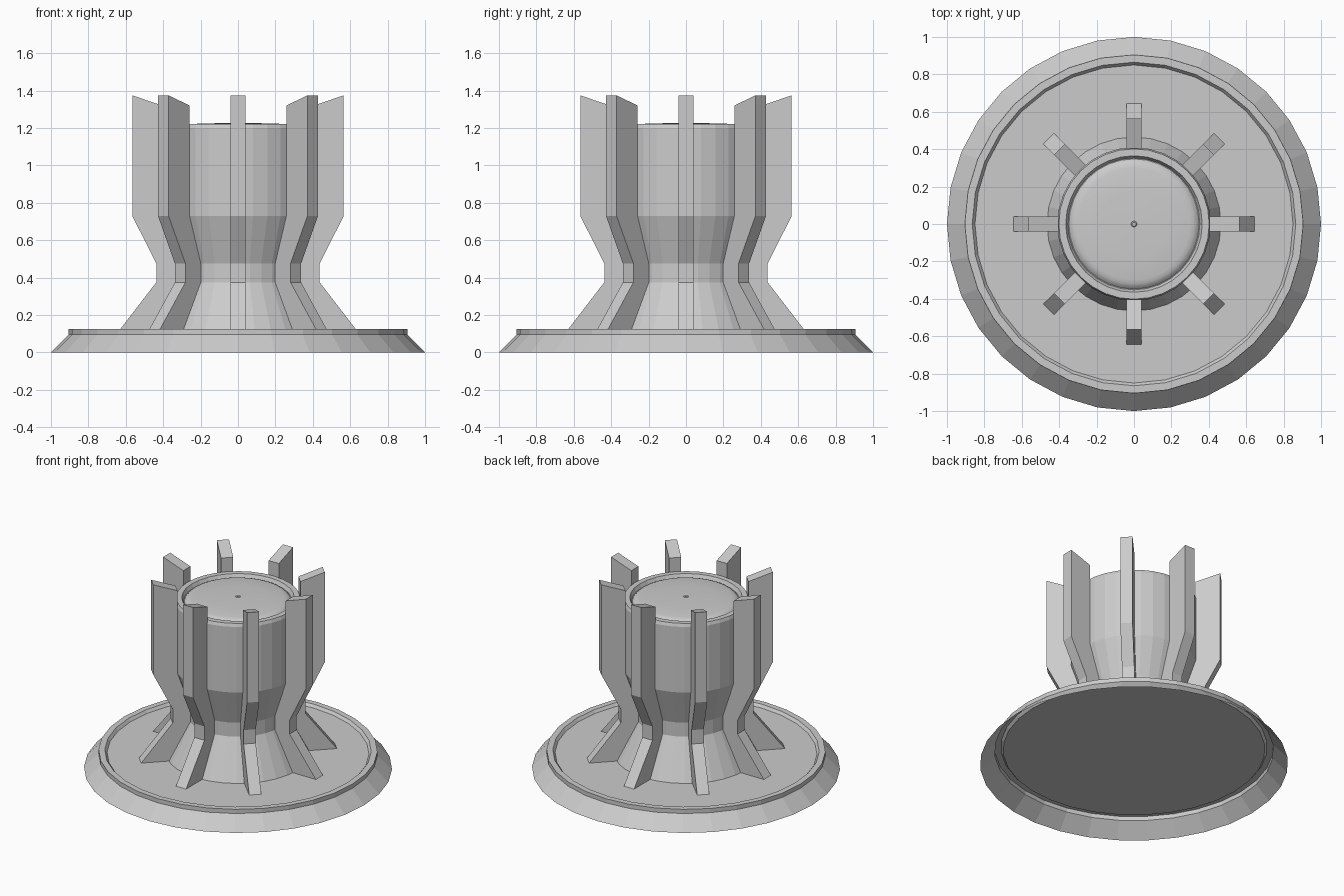
import bpy, bmesh, math

if "Cube" in bpy.data.objects:
    bpy.data.objects.remove(bpy.data.objects["Cube"])

SIDES = 32


def finish(name, bm):
    mesh = bpy.data.meshes.new(name)
    bm.to_mesh(mesh)
    bm.free()
    obj = bpy.data.objects.new(name, mesh)
    bpy.context.collection.objects.link(obj)
    return obj


def lathe(name, profile, smooth=False):
    """Revolve (radius, z) points, bottom to top, closing the last ring."""
    bm = bmesh.new()
    rings = []
    for r, z in profile:
        rings.append([bm.verts.new((r * math.cos(2 * math.pi * i / SIDES),
                                    r * math.sin(2 * math.pi * i / SIDES), z))
                      for i in range(SIDES)])
    for a, b in zip(rings, rings[1:]):
        for i in range(SIDES):
            j = (i + 1) % SIDES
            bm.faces.new((a[i], a[j], b[j], b[i])).smooth = smooth
    bm.faces.new(rings[-1])
    return finish(name, bm)


def rib(name, outline, thickness, angle):
    """Extrude a radial (radius, z) outline and turn it around the z axis."""
    bm = bmesh.new()
    h = thickness / 2
    front = [bm.verts.new((r, -h, z)) for r, z in outline]
    back = [bm.verts.new((r, h, z)) for r, z in outline]
    bm.faces.new(front)
    bm.faces.new(back[::-1])
    n = len(outline)
    for i in range(n):
        j = (i + 1) % n
        bm.faces.new((front[i], back[i], back[j], front[j]))
    bmesh.ops.recalc_face_normals(bm, faces=bm.faces)
    obj = finish(name, bm)
    obj.rotation_euler.z = angle
    return obj


# Base plate: thin shell, open underneath, with raised rim and recessed floor
lathe("base_plate", [(1.0, 0), (0.905, 0.095), (0.905, 0.125),
                     (0.865, 0.125), (0.85, 0.105)])

# Waisted central column with a groove around the lid
lathe("column", [(0.465, 0.105), (0.325, 0.375), (0.325, 0.475), (0.41, 0.73),
                 (0.41, 1.2), (0.402, 1.222), (0.365, 1.222), (0.352, 1.195)])

# Shallow domed lid with a tiny centre dimple
lathe("lid", [(0.348, 1.195), (0.335, 1.208), (0.32, 1.215), (0.3, 1.219),
              (0.18, 1.225), (0.016, 1.227)], smooth=True)
lathe("lid_dimple", [(0.016, 1.227), (0.011, 1.231), (0.006, 1.228)])

# Eight radial ribs following the column outline
outline = [(0.645, 0.105), (0.437, 0.375), (0.437, 0.475), (0.565, 0.73),
           (0.565, 1.375), (0.405, 1.32), (0.405, 0.73), (0.315, 0.475),
           (0.315, 0.375), (0.45, 0.105)]
for k in range(8):
    rib(f"rib_{k + 1}", outline, 0.08, k * math.pi / 4)
